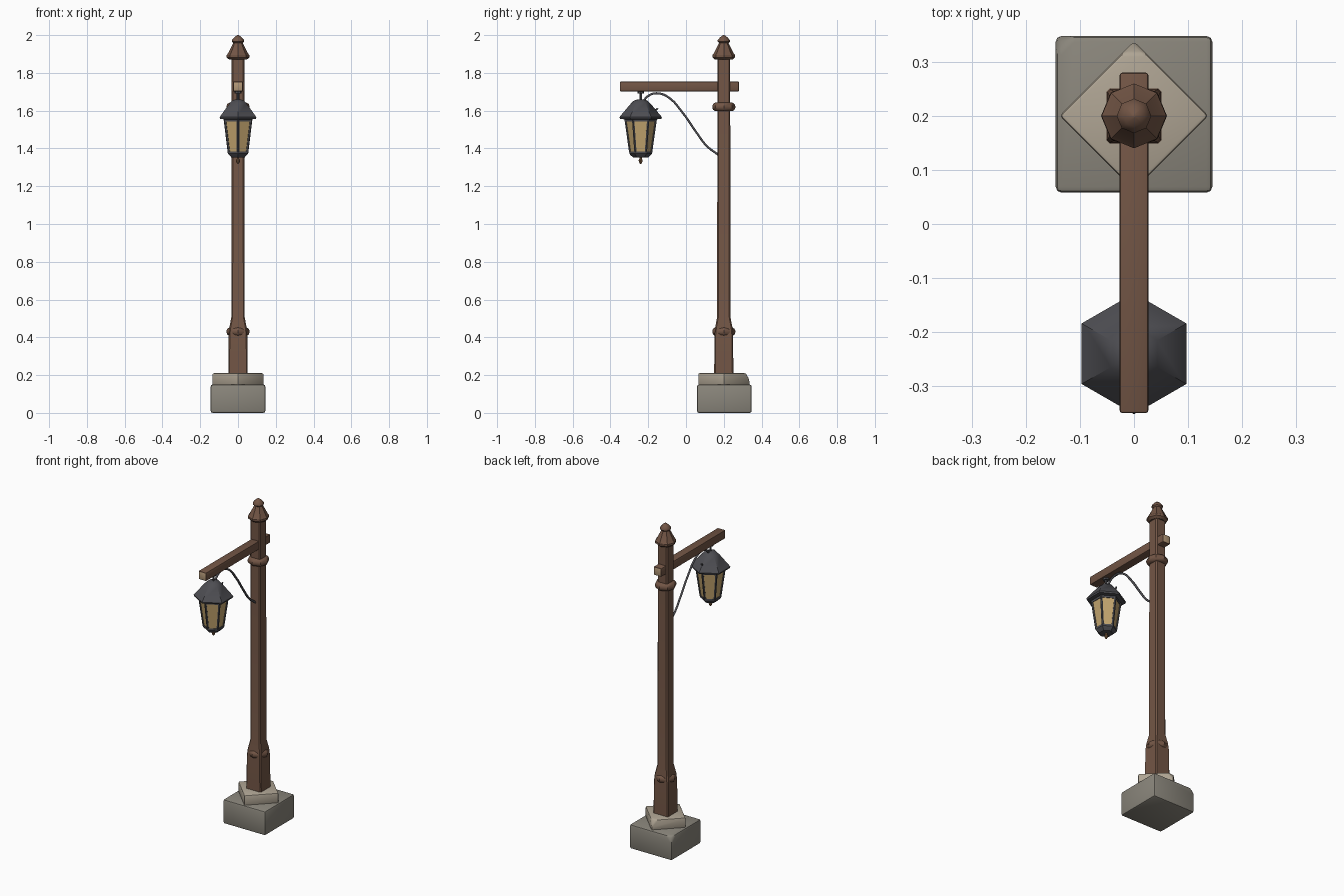
import bpy, bmesh
from math import sin, cos, pi, radians
from mathutils import Vector, Matrix

cube = bpy.data.objects.get("Cube")
if cube:
    bpy.data.objects.remove(cube, do_unlink=True)


def material(name, rgb):
    m = bpy.data.materials.new(name)
    m.use_nodes = True
    m.diffuse_color = (*rgb, 1)
    m.node_tree.nodes["Principled BSDF"].inputs["Base Color"].default_value = (*rgb, 1)
    return m


WOOD = material("brown wood", (0.17, 0.092, 0.06))
CUT = material("cut wood end", (0.46, 0.32, 0.19))
STONE = material("grey stone", (0.255, 0.238, 0.2))
PALE = material("pale stone", (0.43, 0.375, 0.295))
METAL = material("dark metal", (0.075, 0.075, 0.085))
GLASS = material("amber glass", (0.55, 0.38, 0.16))
COPPER = material("copper", (0.25, 0.13, 0.06))

POST_Y, LAMP_Y = 0.2, -0.24


def finish(bm, name, mats, angle=35):
    bmesh.ops.recalc_face_normals(bm, faces=bm.faces[:])
    me = bpy.data.meshes.new(name)
    bm.to_mesh(me)
    bm.free()
    ob = bpy.data.objects.new(name, me)
    bpy.context.collection.objects.link(ob)
    for m in mats:
        me.materials.append(m)
    bpy.ops.object.select_all(action='DESELECT')
    ob.select_set(True)
    bpy.context.view_layer.objects.active = ob
    bpy.ops.object.shade_smooth_by_angle(angle=radians(angle))
    return ob


def loft(name, rings, mat, angle=35):
    """Skin a stack of equal-length point rings and cap both ends."""
    bm = bmesh.new()
    loops = [[bm.verts.new(p) for p in ring] for ring in rings]
    n = len(loops[0])
    for a, b in zip(loops, loops[1:]):
        for i in range(n):
            j = (i + 1) % n
            bm.faces.new((a[i], a[j], b[j], b[i]))
    bm.faces.new(loops[0][::-1])
    bm.faces.new(loops[-1])
    return finish(bm, name, [mat], angle)


def polygon(n, r, z, y):
    """Regular ring with one corner pointing along y."""
    return [(r * sin(2 * pi * i / n), y - r * cos(2 * pi * i / n), z) for i in range(n)]


def turned(name, n, y, profile, mat, angle=35):
    return loft(name, [polygon(n, r, z, y) for r, z in profile], mat, angle)


def chamfered_square(h, c, z):
    k = h - c
    pts = [(h, -k), (h, k), (k, h), (-k, h), (-h, k), (-h, -k), (-k, -h), (k, -h)]
    return [(x, POST_Y + y, z) for x, y in pts]


def block(name, centre, size, bevel, mats, spin=0, chip=None, end_colour=False):
    """Bevelled box, optionally with one corner sliced off by a plane."""
    bm = bmesh.new()
    bmesh.ops.create_cube(bm, size=1)
    bmesh.ops.scale(bm, vec=size, verts=bm.verts)
    bmesh.ops.rotate(bm, matrix=Matrix.Rotation(spin, 3, 'Z'), verts=bm.verts)
    bmesh.ops.translate(bm, vec=centre, verts=bm.verts)
    if chip:
        cut = bmesh.ops.bisect_plane(bm, geom=bm.verts[:] + bm.edges[:] + bm.faces[:],
                                     plane_co=chip[0], plane_no=chip[1], clear_outer=True)
        edges = [e for e in cut["geom_cut"] if isinstance(e, bmesh.types.BMEdge)]
        bmesh.ops.holes_fill(bm, edges=edges, sides=0)
    bmesh.ops.bevel(bm, geom=bm.edges[:], offset=bevel, segments=2, profile=0.5,
                    affect='EDGES', clamp_overlap=True)
    if end_colour:
        bm.normal_update()
        for f in bm.faces:
            f.material_index = int(abs(f.normal.y) > 0.95)
    return finish(bm, name, mats)


def rod(name, a, b, r, mat, sides=6):
    a, b = Vector(a), Vector(b)
    rot = (b - a).to_track_quat('Z', 'Y')
    ring = [rot @ Vector((r * cos(2 * pi * i / sides), r * sin(2 * pi * i / sides), 0))
            for i in range(sides)]
    return loft(name, [[a + p for p in ring], [b + p for p in ring]], mat)


# Stone footing: square block with a smaller slab turned on its corner
block("footing_block", (0, POST_Y + 0.003, 0.075), (0.29, 0.29, 0.15), 0.011, [STONE],
      chip=((-0.13, 0.333, 0.15), (-1, 1, 0.9)))
block("footing_slab", (0, POST_Y, 0.177), (0.195, 0.195, 0.066), 0.007, [PALE],
      spin=pi / 4, chip=((0, 0.322, 0.2), (0, 1, 0.55)))

# Wooden post with a flared foot
post = [(0.051, 0.006, 0.2), (0.049, 0.006, 0.41), (0.046, 0.007, 0.45),
        (0.035, 0.007, 0.51), (0.034, 0.007, 1.885)]
loft("post", [chamfered_square(*p) for p in post], WOOD, 20)

# Rounded collars around the post
collar = [(0.046, -0.022), (0.056, -0.016), (0.061, -0.005), (0.061, 0.005),
          (0.056, 0.016), (0.046, 0.022)]
for name, z in (("lower_collar", 0.43), ("upper_collar", 1.62)):
    turned(name, 8, POST_Y, [(r, z + dz) for r, dz in collar], WOOD)

# Turned cap and finial
turned("post_cap", 8, POST_Y,
       [(0.046, 1.87), (0.06, 1.882), (0.06, 1.894), (0.053, 1.903),
        (0.029, 1.95), (0.024, 1.96)], WOOD)
turned("post_finial", 8, POST_Y,
       [(0.024, 1.957), (0.032, 1.965), (0.032, 1.974), (0.02, 1.988), (0.004, 2.0)], WOOD, 40)

# Cross arm, pale on its sawn ends
block("cross_arm", (0, -0.035, 1.728), (0.053, 0.63, 0.052), 0.005, [WOOD, CUT],
      end_colour=True)

# Lantern roof, hanger and underside
turned("lantern_roof", 6, LAMP_Y,
       [(0.078, 1.553), (0.109, 1.557), (0.112, 1.566), (0.104, 1.576),
        (0.05, 1.64), (0.036, 1.653), (0.015, 1.66)], METAL, 45)
turned("hanger_plate", 8, LAMP_Y, [(0.018, 1.692), (0.018, 1.704)], METAL)
rod("hanger_rod", (0, LAMP_Y, 1.65), (0, LAMP_Y, 1.7), 0.007, METAL)
rod("roof_peg", (0, -0.165, 1.595), (0, -0.15, 1.613), 0.005, METAL)
turned("lantern_bottom", 6, LAMP_Y,
       [(0.04, 1.352), (0.055, 1.366), (0.06, 1.372), (0.06, 1.384)], METAL)
turned("lantern_drop", 8, LAMP_Y,
       [(0.006, 1.355), (0.006, 1.345), (0.011, 1.338), (0.009, 1.328), (0.003, 1.318)], COPPER)

# Glass body framed by rails and corner bars
TOP, BOTTOM = (0.08, 1.556), (0.055, 1.378)
turned("lantern_glass", 6, LAMP_Y, [BOTTOM, TOP], GLASS, 20)
turned("upper_rail", 6, LAMP_Y, [(0.082, 1.542), (0.084, 1.556)], METAL, 20)
for i, (a, b) in enumerate(zip(polygon(6, BOTTOM[0], BOTTOM[1], LAMP_Y),
                               polygon(6, TOP[0], TOP[1], LAMP_Y))):
    rod(f"corner_bar_{i + 1}", a, b, 0.007, METAL)

# Drooping cable from the lantern to the post
cable = bpy.data.curves.new("cable", 'CURVE')
cable.dimensions = '3D'
cable.bevel_depth = 0.0065
cable.bevel_resolution = 1
cable.use_fill_caps = True
path = [(-0.23, 1.645), (-0.2, 1.678), (-0.155, 1.692), (-0.095, 1.672),
        (-0.02, 1.592), (0.055, 1.485), (0.11, 1.413), (0.17, 1.367)]
spline = cable.splines.new('BEZIER')
spline.bezier_points.add(len(path) - 1)
spline.resolution_u = 5
for point, (y, z) in zip(spline.bezier_points, path):
    point.co = (0, y, z)
    point.handle_left_type = point.handle_right_type = 'AUTO'
cable.materials.append(METAL)
bpy.context.collection.objects.link(bpy.data.objects.new("cable", cable))
